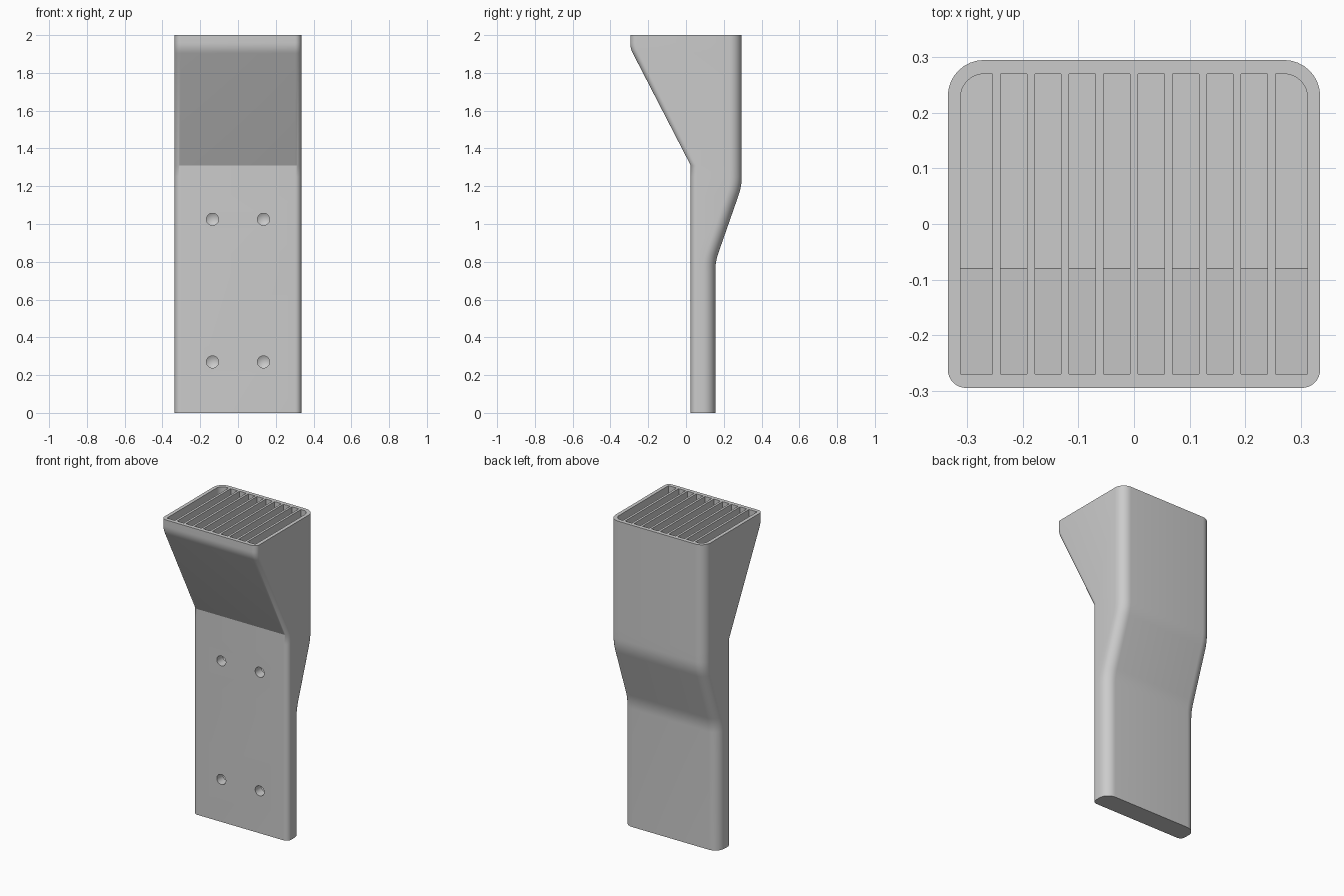
import bpy, bmesh, math
from mathutils import Vector

cube = bpy.data.objects.get("Cube")
if cube:
    bpy.data.objects.remove(cube, do_unlink=True)

grey = bpy.data.materials.new("plain grey")
grey.use_nodes = True
grey.diffuse_color = (0.6, 0.6, 0.6, 1)
grey.node_tree.nodes["Principled BSDF"].inputs["Base Color"].default_value = (0.6, 0.6, 0.6, 1)

HALF_W, DEPTH, WALL = 0.335, 0.295, 0.025
FLOOR = 1.57


def make_object(name, bm):
    bmesh.ops.recalc_face_normals(bm, faces=bm.faces)
    mesh = bpy.data.meshes.new(name)
    bm.to_mesh(mesh)
    bm.free()
    mesh.materials.append(grey)
    ob = bpy.data.objects.new(name, mesh)
    bpy.context.collection.objects.link(ob)
    return ob


def rounded_path(points, steps=6):
    """Replace inner corners (y, z, tangent length) by short curves."""
    out = [Vector(points[0][:2])]
    for a, b, c in zip(points, points[1:], points[2:]):
        p, q, r = (Vector(v[:2]) for v in (a, b, c))
        if b[2] == 0:
            out.append(q)
            continue
        s = q + (p - q).normalized() * b[2]
        e = q + (r - q).normalized() * b[2]
        for i in range(steps + 1):
            t = i / steps
            out.append(s * (1 - t) ** 2 + q * 2 * t * (1 - t) + e * t * t)
    out.append(Vector(points[-1][:2]))
    return out


def y_at(path, z):
    for a, b in zip(path, path[1:]):
        if z <= b.y + 1e-6:
            return a.x + (b.x - a.x) * (z - a.y) / (b.y - a.y)
    return path[-1].x


def section(y0, y1, front_r, back_r, n=8):
    """Rounded rectangle, larger radius at the back."""
    pts = []
    corners = ((1, y0, front_r, -90), (1, y1, back_r, 0),
               (-1, y1, back_r, 90), (-1, y0, front_r, 180))
    for sx, y, r, start in corners:
        cx, cy = sx * (HALF_W - r), y + (r if y == y0 else -r)
        for i in range(n + 1):
            a = math.radians(start + 90 * i / n)
            pts.append((cx + r * math.cos(a), cy + r * math.sin(a)))
    return pts


# Body: horizontal sections lofted between the front and back outlines
front = rounded_path([(0.025, 0, 0), (0.025, 1.31, 0), (-DEPTH, 1.93, 0.03), (-DEPTH, 2, 0)])
back = rounded_path([(0.155, 0, 0), (0.155, 0.8, 0.05), (DEPTH, 1.2, 0.05), (DEPTH, 2, 0)])
levels = sorted({round(p.y, 4) for p in front + back})
bm = bmesh.new()
rings = [[bm.verts.new((x, y, z)) for x, y in section(y_at(front, z), y_at(back, z), 0.033, 0.065)]
         for z in levels]
for lo, hi in zip(rings, rings[1:]):
    for i in range(len(lo)):
        j = (i + 1) % len(lo)
        bm.faces.new((lo[i], lo[j], hi[j], hi[i]))
bm.faces.new(rings[0][::-1])
bm.faces.new(rings[-1])
body = make_object("handle_body", bm)

# Cutters: slots with a sloping front floor, and blind screw holes
cut = bmesh.new()


def add_slot(x0, x1, outer=0):
    inner = DEPTH - WALL
    profile = [(-inner, 2.1), (-inner, 1.935), (-0.08, FLOOR), (inner, FLOOR), (inner, 2.1)]
    bm = bmesh.new()
    face = bm.faces.new([bm.verts.new((x0, y, z)) for y, z in profile])
    ext = bmesh.ops.extrude_face_region(bm, geom=[face])
    moved = [v for v in ext["geom"] if isinstance(v, bmesh.types.BMVert)]
    bmesh.ops.translate(bm, verts=moved, vec=(x1 - x0, 0, 0))
    if outer:
        edges = [e for e in bm.edges if all(v.co.y > 0.2 and v.co.x * outer > 0.3 for v in e.verts)]
        bmesh.ops.bevel(bm, geom=edges, offset=0.042, segments=8, profile=0.5, affect='EDGES')
    bmesh.ops.recalc_face_normals(bm, faces=bm.faces)
    tmp = bpy.data.meshes.new("slot_shape")
    bm.to_mesh(tmp)
    bm.free()
    cut.from_mesh(tmp)
    bpy.data.meshes.remove(tmp)


for side in (-1, 1):
    for k in range(4):
        c = side * (0.031 + 0.0618 * k)
        add_slot(c - 0.0237, c + 0.0237)
    add_slot(*sorted((side * 0.255, side * 0.312)), outer=side)

for x in (-0.135, 0.135):
    for z in (0.27, 1.025):
        sides = 24
        loops = []
        for y in (0.0, 0.085):
            loops.append([cut.verts.new((x + 0.032 * math.cos(math.tau * i / sides), y,
                                         z + 0.032 * math.sin(math.tau * i / sides)))
                          for i in range(sides)])
        tip = cut.verts.new((x, 0.105, z))
        cut.faces.new(loops[0])
        for i in range(sides):
            j = (i + 1) % sides
            cut.faces.new((loops[0][i], loops[0][j], loops[1][j], loops[1][i]))
            cut.faces.new((loops[1][i], loops[1][j], tip))
cutter = make_object("slot_and_hole_cutter", cut)
cutter.hide_render = True

mod = body.modifiers.new("slots_and_holes", 'BOOLEAN')
mod.operation = 'DIFFERENCE'
mod.solver = 'EXACT'
mod.object = cutter
bpy.ops.object.select_all(action='DESELECT')
body.select_set(True)
bpy.context.view_layer.objects.active = body
bpy.ops.object.modifier_apply(modifier=mod.name)
bpy.data.objects.remove(cutter, do_unlink=True)
bpy.ops.object.shade_smooth_by_angle(angle=math.radians(25))
